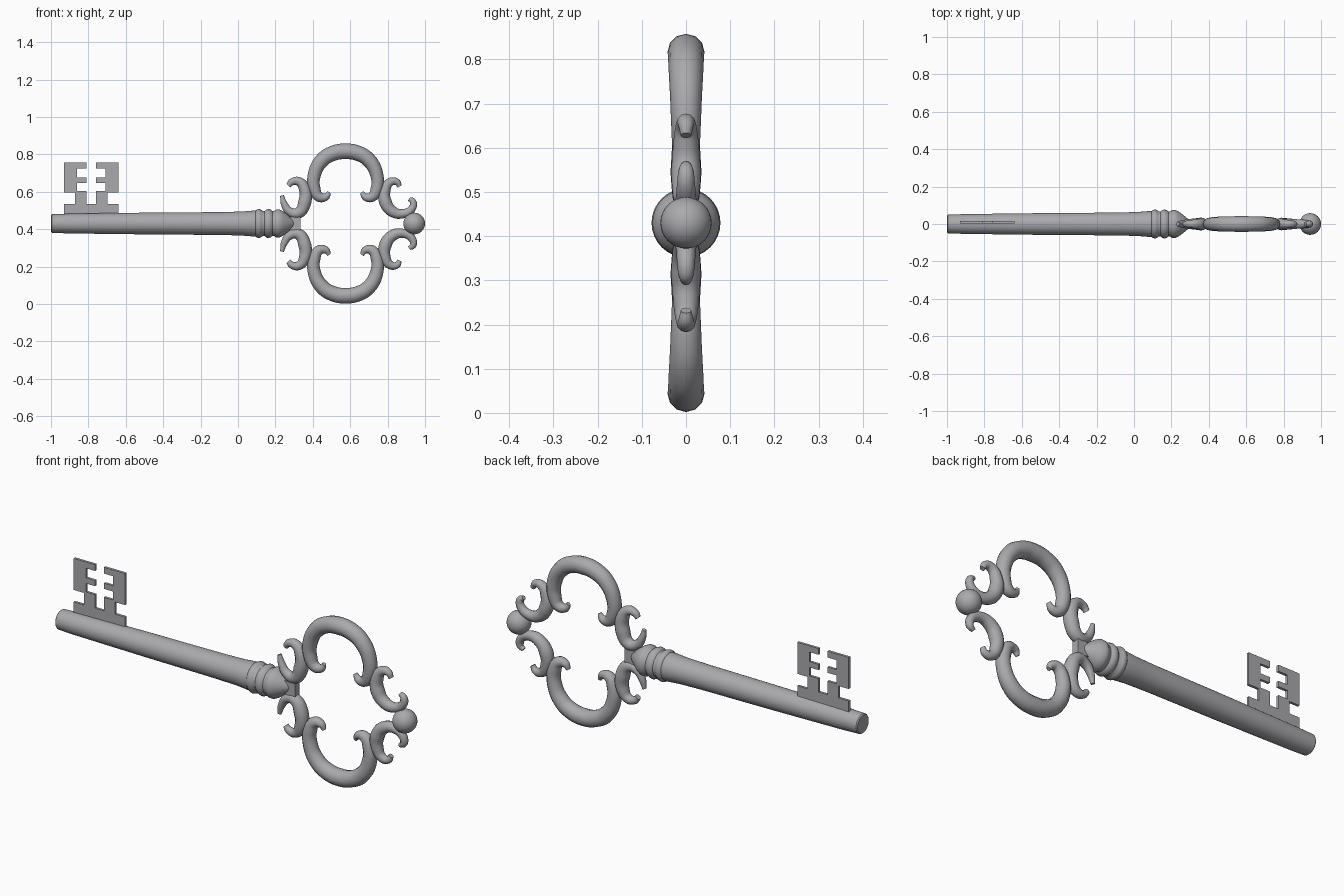
import bpy, bmesh, math

if "Cube" in bpy.data.objects:
    bpy.data.objects.remove(bpy.data.objects["Cube"])

AXIS = 0.43  # height of the key's centre line
metal = bpy.data.materials.new("grey metal")
metal.diffuse_color = (0.40, 0.40, 0.42, 1)
metal.use_nodes = True
metal.node_tree.nodes["Principled BSDF"].inputs["Base Color"].default_value = metal.diffuse_color


def finish(name, bm, angle=40):
    me = bpy.data.meshes.new(name)
    bmesh.ops.recalc_face_normals(bm, faces=bm.faces)
    bm.to_mesh(me)
    bm.free()
    ob = bpy.data.objects.new(name, me)
    bpy.context.collection.objects.link(ob)
    me.materials.append(metal)
    smooth(ob, angle)
    return ob


def smooth(ob, angle=40):
    bpy.ops.object.select_all(action='DESELECT')
    ob.select_set(True)
    bpy.context.view_layer.objects.active = ob
    bpy.ops.object.shade_smooth_by_angle(angle=math.radians(angle))


def lathe(name, profile, n=32):
    """Revolve (x, radius) points round the key's axis, with capped ends."""
    bm = bmesh.new()
    rings = [[bm.verts.new((x, r * math.cos(2 * math.pi * i / n),
                            AXIS + r * math.sin(2 * math.pi * i / n)))
              for i in range(n)] for x, r in profile]
    for a, b in zip(rings, rings[1:]):
        for i in range(n):
            j = (i + 1) % n
            bm.faces.new((a[i], a[j], b[j], b[i]))
    bm.faces.new(rings[0])
    bm.faces.new(rings[-1])
    return finish(name, bm)


def scroll(name, points):
    """Tapered round scroll through (x, z, radius), mirrored below the axis."""
    cu = bpy.data.curves.new(name, 'CURVE')
    cu.dimensions = '3D'
    cu.bevel_depth = 1.0
    cu.bevel_resolution = 4
    cu.resolution_u = 6
    cu.use_fill_caps = True
    sp = cu.splines.new('BEZIER')
    sp.bezier_points.add(len(points) - 1)
    for p, (x, z, r) in zip(sp.bezier_points, points):
        p.co = (x, 0, z - AXIS)
        p.radius = r
        p.handle_left_type = p.handle_right_type = 'AUTO'
    ob = bpy.data.objects.new(name, cu)
    bpy.context.collection.objects.link(ob)
    ob.location.z = AXIS
    bpy.ops.object.select_all(action='DESELECT')
    ob.select_set(True)
    bpy.context.view_layer.objects.active = ob
    bpy.ops.object.convert(target='MESH')
    ob = bpy.context.object
    ob.data.materials.clear()
    ob.data.materials.append(metal)
    smooth(ob, 50)
    m = ob.modifiers.new("mirror", 'MIRROR')
    m.use_axis = (False, False, True)
    m.use_mirror_merge = False


# Shaft and turned collar
lathe("shaft", [(-1, 0.045), (-0.995, 0.050), (-0.9, 0.053), (-0.5, 0.058), (-0.1, 0.061),
                (0.02, 0.064), (0.08, 0.069), (0.10, 0.068)])
lathe("collar", [(0.09, 0.062), (0.098, 0.073), (0.11, 0.078), (0.122, 0.075), (0.132, 0.067),
                 (0.142, 0.067), (0.150, 0.074), (0.162, 0.078), (0.175, 0.074), (0.185, 0.066),
                 (0.195, 0.068), (0.205, 0.075), (0.22, 0.076), (0.24, 0.066), (0.265, 0.047),
                 (0.29, 0.026), (0.30, 0.015)])

# Small block joining collar to the bow
bm = bmesh.new()
bmesh.ops.create_cube(bm, size=1)
for v in bm.verts:
    v.co = (0.295 + v.co.x * 0.08, v.co.y * 0.036, AXIS + v.co.z * 0.07)
finish("bow_joint", bm)

# Large C scrolls: half path, then its reflection about x = 0.575
half = [(0.487, 0.598, 0.010), (0.470, 0.573, 0.020), (0.435, 0.572, 0.027),
        (0.409, 0.615, 0.032), (0.408, 0.690, 0.035), (0.450, 0.769, 0.039),
        (0.510, 0.806, 0.041)]
scroll("large_scroll", half + [(0.575, 0.816, 0.042)]
       + [(1.15 - x, z, r) for x, z, r in reversed(half)])

# Small scrolls beside the collar and beside the ball
scroll("collar_scroll", [(0.270, 0.632, 0.014), (0.288, 0.652, 0.019), (0.325, 0.655, 0.024),
                         (0.356, 0.615, 0.031), (0.357, 0.545, 0.035), (0.322, 0.486, 0.030),
                         (0.275, 0.495, 0.023), (0.247, 0.535, 0.018), (0.235, 0.580, 0.010)])
scroll("ball_scroll", [(0.864, 0.628, 0.012), (0.850, 0.652, 0.018), (0.815, 0.652, 0.023),
                       (0.787, 0.610, 0.029), (0.788, 0.545, 0.034), (0.828, 0.493, 0.030),
                       (0.885, 0.483, 0.024), (0.930, 0.510, 0.021), (0.936, 0.546, 0.018),
                       (0.915, 0.562, 0.011)])

# Ball at the end of the bow
bm = bmesh.new()
bmesh.ops.create_uvsphere(bm, u_segments=32, v_segments=16, radius=0.058)
bmesh.ops.translate(bm, verts=bm.verts, vec=(0.942, 0, AXIS))
finish("end_ball", bm)

# Bit: symmetric toothed plate, offsets measured from its centre line
side = [(0.025, 0.535), (0.025, 0.604), (0.077, 0.604), (0.077, 0.647), (0.025, 0.647),
        (0.025, 0.676), (0.077, 0.676), (0.077, 0.725), (0.025, 0.725), (0.025, 0.757),
        (0.145, 0.757), (0.145, 0.596), (0.087, 0.596), (0.087, 0.535), (0.145, 0.535),
        (0.145, 0.45)]
outline = [(d, z) for d, z in side] + [(-d, z) for d, z in reversed(side)]
bm = bmesh.new()
face = bm.faces.new([bm.verts.new((-0.785 + d, 0.004, z)) for d, z in outline])
ext = bmesh.ops.extrude_face_region(bm, geom=[face])
bmesh.ops.translate(bm, vec=(0, 0.013, 0),
                    verts=[g for g in ext["geom"] if isinstance(g, bmesh.types.BMVert)])
finish("bit", bm, 20)
